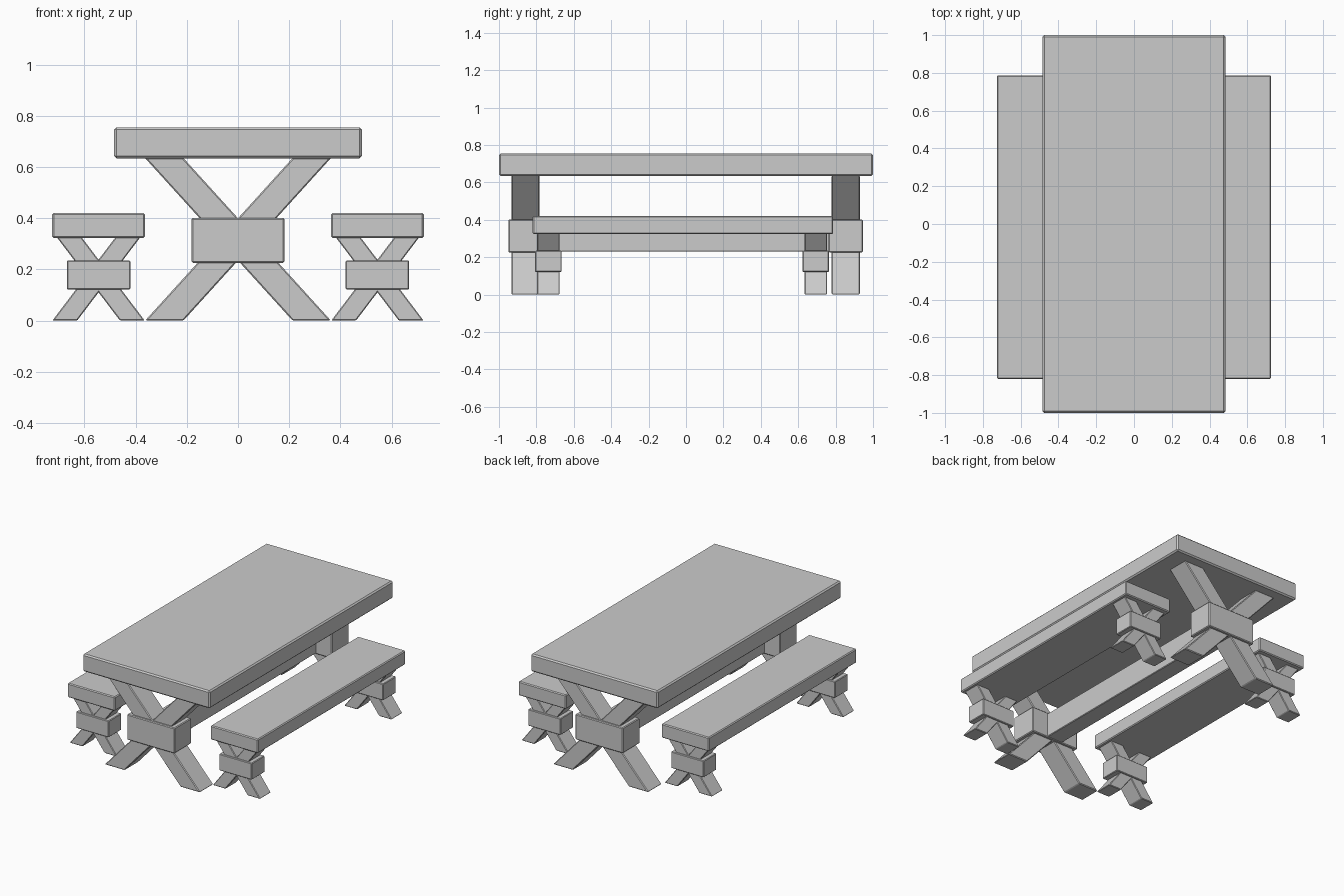
import bpy, bmesh

if "Cube" in bpy.data.objects:
    bpy.data.objects.remove(bpy.data.objects["Cube"])


def finish(name, bm, bevel):
    bmesh.ops.recalc_face_normals(bm, faces=bm.faces[:])
    me = bpy.data.meshes.new(name)
    bm.to_mesh(me)
    bm.free()
    ob = bpy.data.objects.new(name, me)
    bpy.context.collection.objects.link(ob)
    mod = ob.modifiers.new("edge_bevel", 'BEVEL')
    mod.width = bevel
    mod.segments = 1
    return ob


def prism(name, profile, y0, y1, bevel):
    """Extrude an x-z profile along y."""
    bm = bmesh.new()
    face = bm.faces.new([bm.verts.new((x, y0, z)) for x, z in profile])
    ext = bmesh.ops.extrude_face_region(bm, geom=[face])
    verts = [g for g in ext["geom"] if isinstance(g, bmesh.types.BMVert)]
    bmesh.ops.translate(bm, verts=verts, vec=(0, y1 - y0, 0))
    return finish(name, bm, bevel)


def box(name, x0, x1, y0, y1, z0, z1, bevel):
    return prism(name, [(x0, z0), (x1, z0), (x1, z1), (x0, z1)], y0, y1, bevel)


def trestle(name, cx, cy, bottom, top, half, height, leg_d, block, block_d, bevel):
    """Two crossed slanted legs clasped by a central block."""
    for s, tag in ((1, "a"), (-1, "b")):
        lo, hi = cx - s * bottom, cx + s * top
        prism(f"{name}_leg_{tag}",
              [(lo - half, 0), (lo + half, 0), (hi + half, height), (hi - half, height)],
              cy - leg_d / 2, cy + leg_d / 2, bevel)
    w, z0, z1 = block
    box(f"{name}_block", cx - w, cx + w, cy - block_d / 2, cy + block_d / 2, z0, z1, bevel)


# Table top, trestles and long stretcher
box("table_top", -0.484, 0.484, -1.0, 1.0, 0.634, 0.755, 0.009)
for cy, end in ((-0.858, "front"), (0.854, "back")):
    trestle(f"table_{end}", 0, cy, 0.288, 0.29, 0.075, 0.637, 0.15,
            (0.181, 0.226, 0.401), 0.184, 0.005)
box("table_stretcher", -0.06, 0.06, -0.80, 0.80, 0.23, 0.396, 0.004)

# Benches on both sides
for s, side in ((-1, "left"), (1, "right")):
    cx = s * 0.545
    box(f"{side}_bench_seat", cx - 0.181, cx + 0.181, -0.82, 0.787, 0.323, 0.42, 0.006)
    for cy, end in ((-0.736, "front"), (0.694, "back")):
        trestle(f"{side}_bench_{end}", cx, cy, 0.132, 0.115, 0.0485, 0.326, 0.12,
                (0.124, 0.121, 0.235), 0.141, 0.004)
